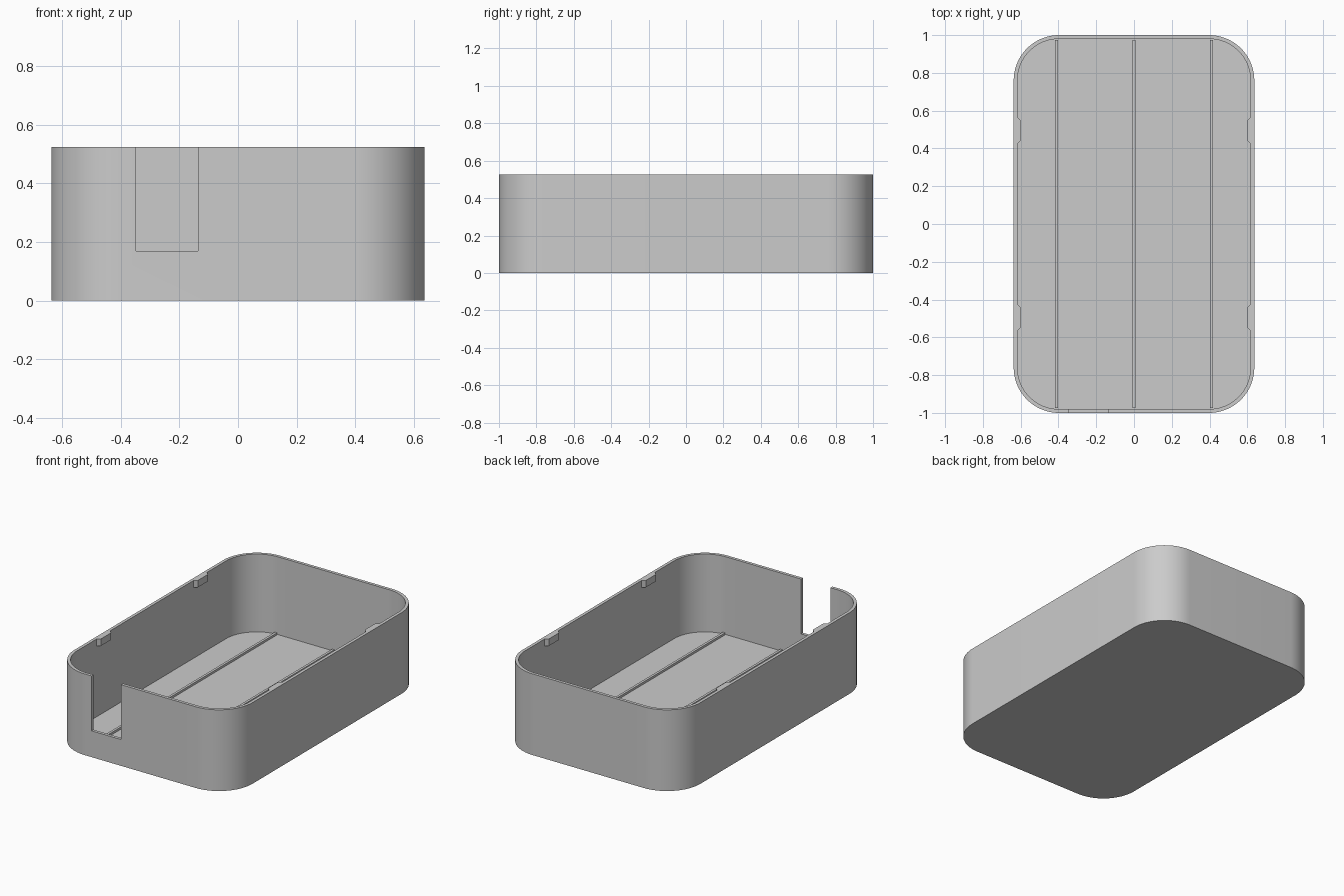
import bpy, bmesh, math

if "Cube" in bpy.data.objects:
    bpy.data.objects.remove(bpy.data.objects["Cube"])

HALF_X, HALF_Y, HEIGHT = 0.637, 1.0, 0.525
WALL, FLOOR, RADIUS = 0.02, 0.022, 0.24
CORNER_STEPS = 20

grey = bpy.data.materials.new("plain grey")
grey.use_nodes = True
grey.diffuse_color = (0.6, 0.6, 0.6, 1)
grey.node_tree.nodes["Principled BSDF"].inputs["Base Color"].default_value = (0.6, 0.6, 0.6, 1)


def add_object(name, bm):
    bmesh.ops.recalc_face_normals(bm, faces=bm.faces)
    mesh = bpy.data.meshes.new(name)
    bm.to_mesh(mesh)
    bm.free()
    mesh.materials.append(grey)
    obj = bpy.data.objects.new(name, mesh)
    bpy.context.collection.objects.link(obj)
    return obj


def add_box(name, low, high):
    bm = bmesh.new()
    bmesh.ops.create_cube(bm, size=1)
    for v in bm.verts:
        for i in range(3):
            v.co[i] = high[i] if v.co[i] > 0 else low[i]
    return add_object(name, bm)


def rounded_outline(inset):
    r = RADIUS - inset
    points = []
    for k, (sx, sy) in enumerate([(1, 1), (-1, 1), (-1, -1), (1, -1)]):
        for i in range(CORNER_STEPS + 1):
            a = math.pi / 2 * (k + i / CORNER_STEPS)
            points.append((sx * (HALF_X - RADIUS) + r * math.cos(a),
                           sy * (HALF_Y - RADIUS) + r * math.sin(a)))
    return points


# Open tray: outside, rim, inside and floor as linked outlines
bm = bmesh.new()
rings = [[bm.verts.new((x, y, z)) for x, y in rounded_outline(inset)]
         for inset, z in [(0, 0), (0, HEIGHT), (WALL, HEIGHT), (WALL, FLOOR)]]
for lower, upper in zip(rings, rings[1:]):
    n = len(lower)
    for i in range(n):
        j = (i + 1) % n
        bm.faces.new((lower[i], lower[j], upper[j], upper[i]))
bm.faces.new(rings[0])
bm.faces.new(rings[-1])
tray = add_object("tray", bm)

# Slot through the front wall
cutter = add_box("slot_cutter", (-0.348, -1.1, 0.17), (-0.137, -0.9, 0.7))
cutter.hide_render = True
bpy.context.view_layer.objects.active = tray
tray.select_set(True)
cut = tray.modifiers.new("slot", "BOOLEAN")
cut.operation = "DIFFERENCE"
cut.solver = "EXACT"
cut.object = cutter
bpy.ops.object.modifier_apply(modifier=cut.name)
bpy.data.objects.remove(cutter)
bpy.ops.object.shade_smooth_by_angle(angle=math.radians(30))

# Long ribs on the floor
for name, x in [("right_rib", -0.41), ("middle_rib", 0), ("left_rib", 0.41)]:
    add_box(name, (x - 0.008, -0.974, FLOOR - 0.01), (x + 0.008, 0.974, FLOOR + 0.014))

# Snap catches with bevelled ends, under the rim of both long walls
for side, sx in [("left", 1), ("right", -1)]:
    for end, cy in [("front", -0.495), ("back", 0.495)]:
        bm = bmesh.new()
        wall_x, tip_x = sx * (HALF_X - WALL), sx * (HALF_X - WALL - 0.02)
        outline = [(wall_x, -0.07), (tip_x, -0.05), (tip_x, 0.05), (wall_x, 0.07)]
        face = bm.faces.new([bm.verts.new((x, cy + y, 0.48)) for x, y in outline])
        top = bmesh.ops.extrude_face_region(bm, geom=[face])["geom"]
        for v in top:
            if isinstance(v, bmesh.types.BMVert):
                v.co.z = HEIGHT
        add_object(f"{side}_{end}_catch", bm)
